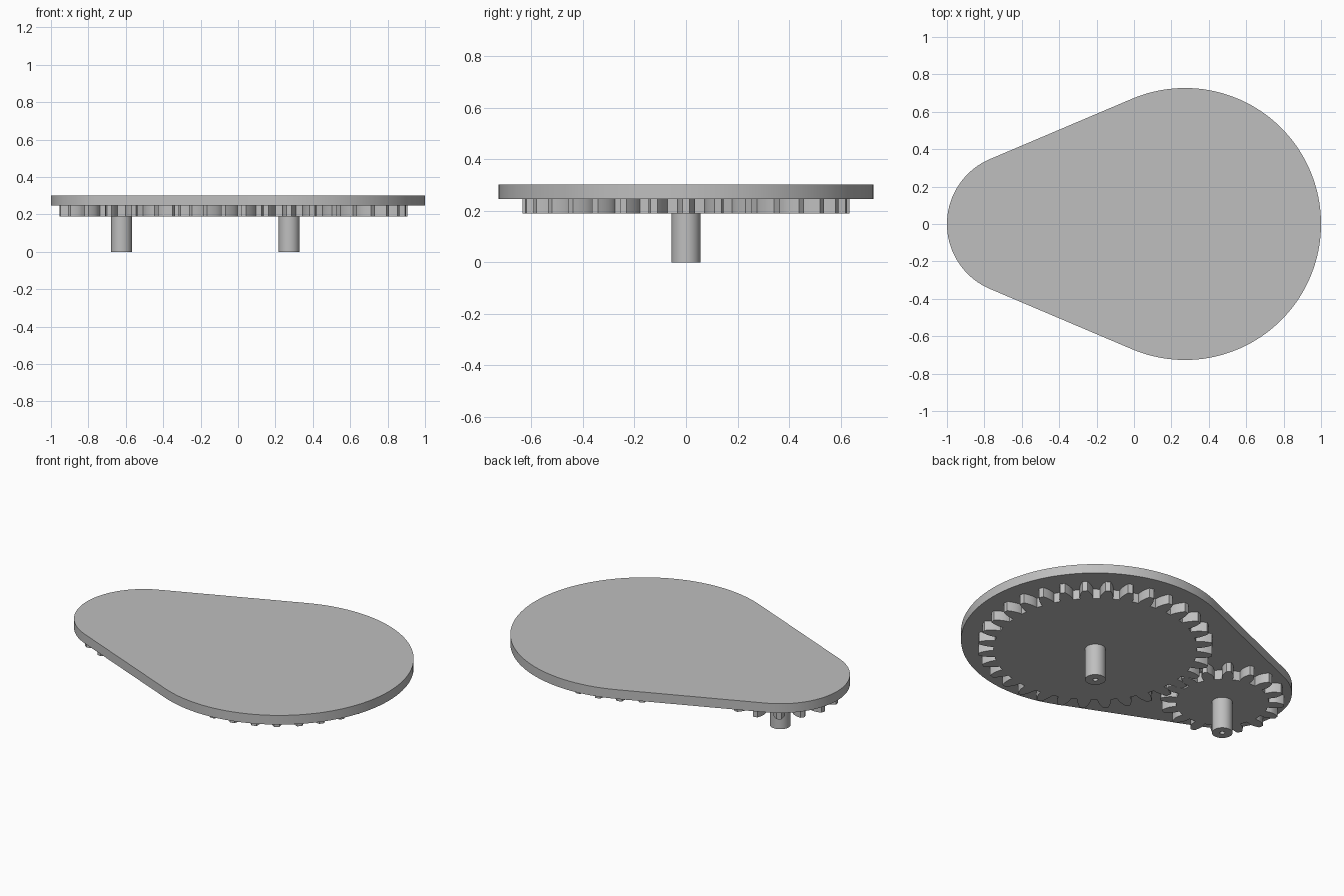
import bpy
import bmesh
from math import pi, sin, cos, tan, acos, sqrt, radians

cube = bpy.data.objects.get("Cube")
if cube:
    bpy.data.objects.remove(cube, do_unlink=True)

# Single grey material
grey = bpy.data.materials.new("plain grey")
grey.use_nodes = True
GREY = (0.52, 0.52, 0.52, 1)
grey.diffuse_color = GREY
grey.node_tree.nodes["Principled BSDF"].inputs["Base Color"].default_value = GREY

BIG_X, SMALL_X = 0.273, -0.623
BIG_R, SMALL_R = 0.727, 0.377
MODULE = (BIG_X - SMALL_X) / 24      # 32 and 16 teeth in mesh
PLATE_BOTTOM, PLATE_TOP, GEAR_BOTTOM = 0.247, 0.302, 0.19


def finish(name, bm, x=0, angle=30):
    bmesh.ops.recalc_face_normals(bm, faces=bm.faces)
    mesh = bpy.data.meshes.new(name)
    bm.to_mesh(mesh)
    bm.free()
    mesh.materials.append(grey)
    obj = bpy.data.objects.new(name, mesh)
    obj.location.x = x
    bpy.context.collection.objects.link(obj)
    bpy.ops.object.select_all(action='DESELECT')
    obj.select_set(True)
    bpy.context.view_layer.objects.active = obj
    bpy.ops.object.shade_smooth_by_angle(angle=radians(angle))


def extrude(name, outline, z0, z1, x=0, angle=30):
    bm = bmesh.new()
    face = bm.faces.new([bm.verts.new((px, py, z0)) for px, py in outline])
    top = bmesh.ops.extrude_face_region(bm, geom=[face], use_keep_orig=True)
    verts = [v for v in top["geom"] if isinstance(v, bmesh.types.BMVert)]
    bmesh.ops.translate(bm, verts=verts, vec=(0, 0, z1 - z0))
    finish(name, bm, x, angle)


def arc(cx, r, a0, a1, steps):
    angles = [a0 + (a1 - a0) * i / steps for i in range(steps + 1)]
    return [(cx + r * cos(a), r * sin(a)) for a in angles]


def gear(name, x, teeth, offset):
    pitch = MODULE * teeth / 2
    base = pitch * cos(radians(20))
    root, tip = pitch - 1.25 * MODULE, pitch + MODULE

    def involute(r):
        a = acos(min(1, base / r))
        return tan(a) - a

    # Half width of a tooth, as an angle, at each radius up the flank
    start = max(root, base)
    radii = [start + (tip - start) * i / 5 for i in range(6)]
    half = [(r, pi / (2 * teeth) + involute(pitch) - involute(r)) for r in radii]
    if root < base:
        half.insert(0, (root, half[0][1]))
    flank = [(r, -h) for r, h in half] + [(r, h) for r, h in reversed(half)]
    outline = []
    for i in range(teeth):
        centre = 2 * pi * (i + offset) / teeth
        outline += [(r * cos(centre + h), r * sin(centre + h)) for r, h in flank]
    extrude(name, outline, GEAR_BOTTOM, PLATE_BOTTOM, x, 25)


def shaft(name, x):
    # Turned pin with a narrow blind hole in its lower end
    profile = [(0, 0.12), (0.014, 0.12), (0.014, 0), (0.056, 0), (0.056, GEAR_BOTTOM)]
    bm = bmesh.new()
    verts = [bm.verts.new((r, 0, z)) for r, z in profile]
    edges = [bm.edges.new(pair) for pair in zip(verts, verts[1:])]
    bmesh.ops.spin(bm, geom=verts + edges, cent=(0, 0, 0), axis=(0, 0, 1),
                   angle=2 * pi, steps=48)
    bmesh.ops.remove_doubles(bm, verts=bm.verts, dist=0.0001)
    finish(name, bm, x)


# Cover plate: two round ends joined by tangent sides
tangent = acos((SMALL_R - BIG_R) / (BIG_X - SMALL_X))
outline = arc(BIG_X, BIG_R, -tangent, tangent, 96)
outline += arc(SMALL_X, SMALL_R, tangent, 2 * pi - tangent, 48)
extrude("cover_plate", outline, PLATE_BOTTOM, PLATE_TOP)

# Meshing gears and their shafts
gear("large_gear", BIG_X, 32, 0)
gear("small_gear", SMALL_X, 16, 0.5)
shaft("large_gear_shaft", BIG_X)
shaft("small_gear_shaft", SMALL_X)
